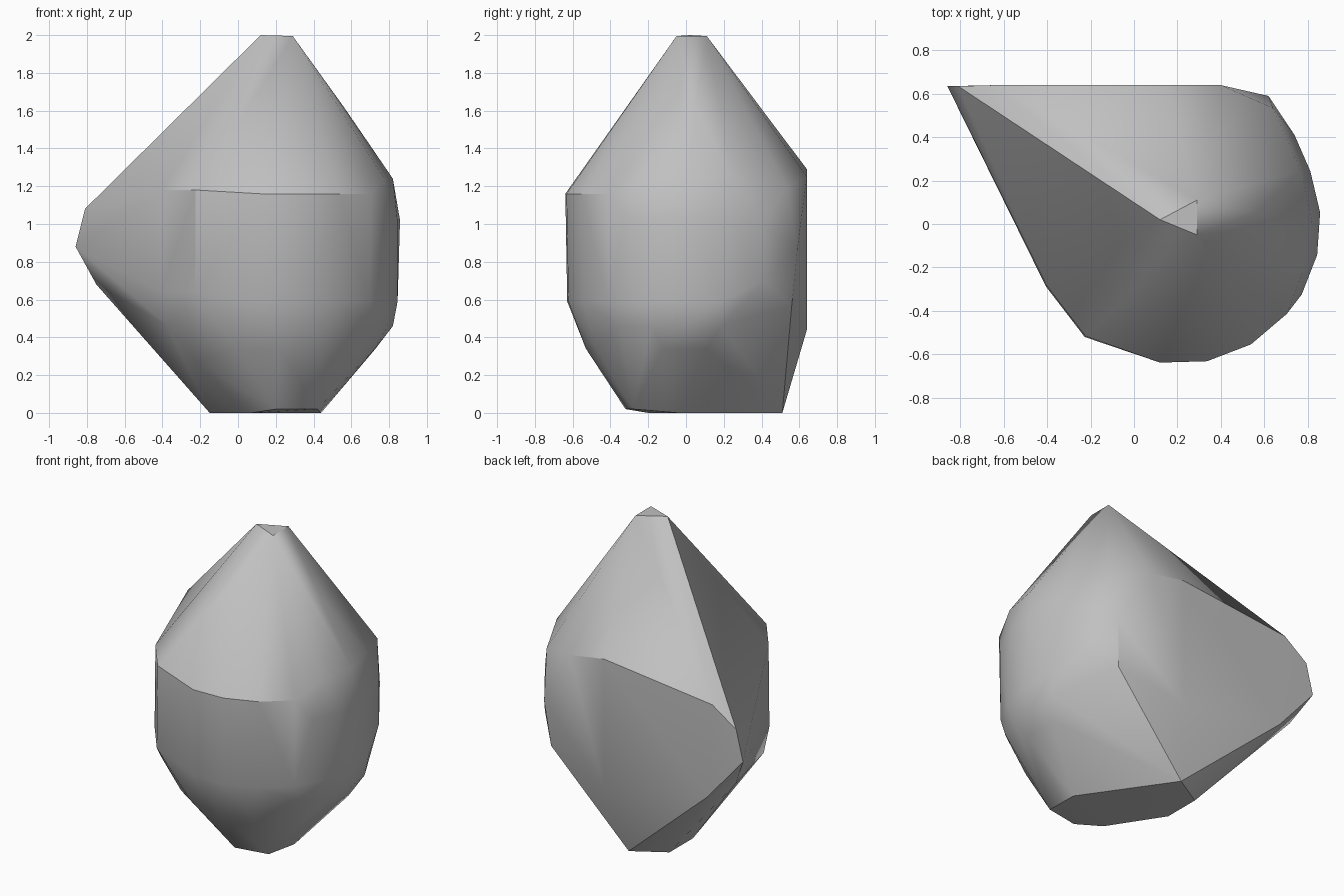
import bpy, bmesh
from math import radians, sin, cos

cube = bpy.data.objects.get("Cube")
if cube:
    bpy.data.objects.remove(cube, do_unlink=True)

stone_grey = bpy.data.materials.new("stone_grey")
stone_grey.use_nodes = True
colour = (0.53, 0.53, 0.53, 1)
stone_grey.diffuse_color = colour
stone_grey.node_tree.nodes["Principled BSDF"].inputs["Base Color"].default_value = colour


def arc(radius, height, start, end, count):
    """Points along a level arc around the body's axis."""
    points = []
    for i in range(count):
        angle = radians(start + (end - start) * i / (count - 1))
        points.append((0.21 + radius * cos(angle), radius * sin(angle), height))
    return points


# Small blunt peak
peak = [(0.12, 0.02, 2), (0.29, 0.11, 1.995), (0.29, -0.05, 1.995), (0.56, 0.05, 1.62)]

# Rounded body: shoulder, right flank, belly and lower taper
body = arc(0.645, 1.16, -98, -40, 4) + arc(0.675, 1.18, -155, -130, 2)
body += arc(0.61, 1.24, -22, 24, 3) + arc(0.65, 1.02, -30, 22, 4)
body += arc(0.68, 0.64, -155, -130, 2) + arc(0.635, 0.59, -98, 18, 7)
body += arc(0.61, 0.46, -35, 18, 4) + arc(0.53, 0.34, -115, 12, 6)

# Lower left bulge
body += [(-0.37, -0.28, 0.46), (-0.22, -0.28, 0.27)]

# Flat back
back = [(x, 0.64, z) for x, z in (
    (0.4, 1.25), (0.15, 1.29), (-0.64, 1.2), (-0.6, 0.58), (0.15, 0.44))]

# Edge where the back turns into the flank
back += [(0.64, 0.535, 1.19), (0.62, 0.59, 0.87), (0.59, 0.56, 0.57),
         (0.74, 0.41, 1), (0.74, 0.41, 0.7)]

# Pointed corner at the side
corner = [(-0.86, 0.635, 0.88), (-0.81, 0.635, 1.08), (-0.75, 0.55, 0.68)]

# Flat foot with a slightly raised front edge
foot = [(x, y, 0) for x, y in (
    (0.44, -0.04), (0.06, 0.51), (-0.15, 0.385), (-0.15, 0.14), (0.07, -0.2))]
foot += [(0.2, -0.32, 0.02), (0.42, -0.28, 0.02)]

# Wrap all the points in one faceted skin
bm = bmesh.new()
for point in peak + body + back + corner + foot:
    bm.verts.new(point)
bmesh.ops.convex_hull(bm, input=bm.verts[:])
loose = [v for v in bm.verts if not v.link_faces]
bmesh.ops.delete(bm, geom=loose, context='VERTS')
bmesh.ops.dissolve_limit(bm, angle_limit=radians(1), verts=bm.verts[:], edges=bm.edges[:])
bmesh.ops.recalc_face_normals(bm, faces=bm.faces[:])
mesh = bpy.data.meshes.new("rock")
bm.to_mesh(mesh)
bm.free()

rock = bpy.data.objects.new("rock", mesh)
bpy.context.collection.objects.link(rock)
mesh.materials.append(stone_grey)
bpy.ops.object.select_all(action='DESELECT')
rock.select_set(True)
bpy.context.view_layer.objects.active = rock
bpy.ops.object.shade_smooth_by_angle(angle=radians(31))
